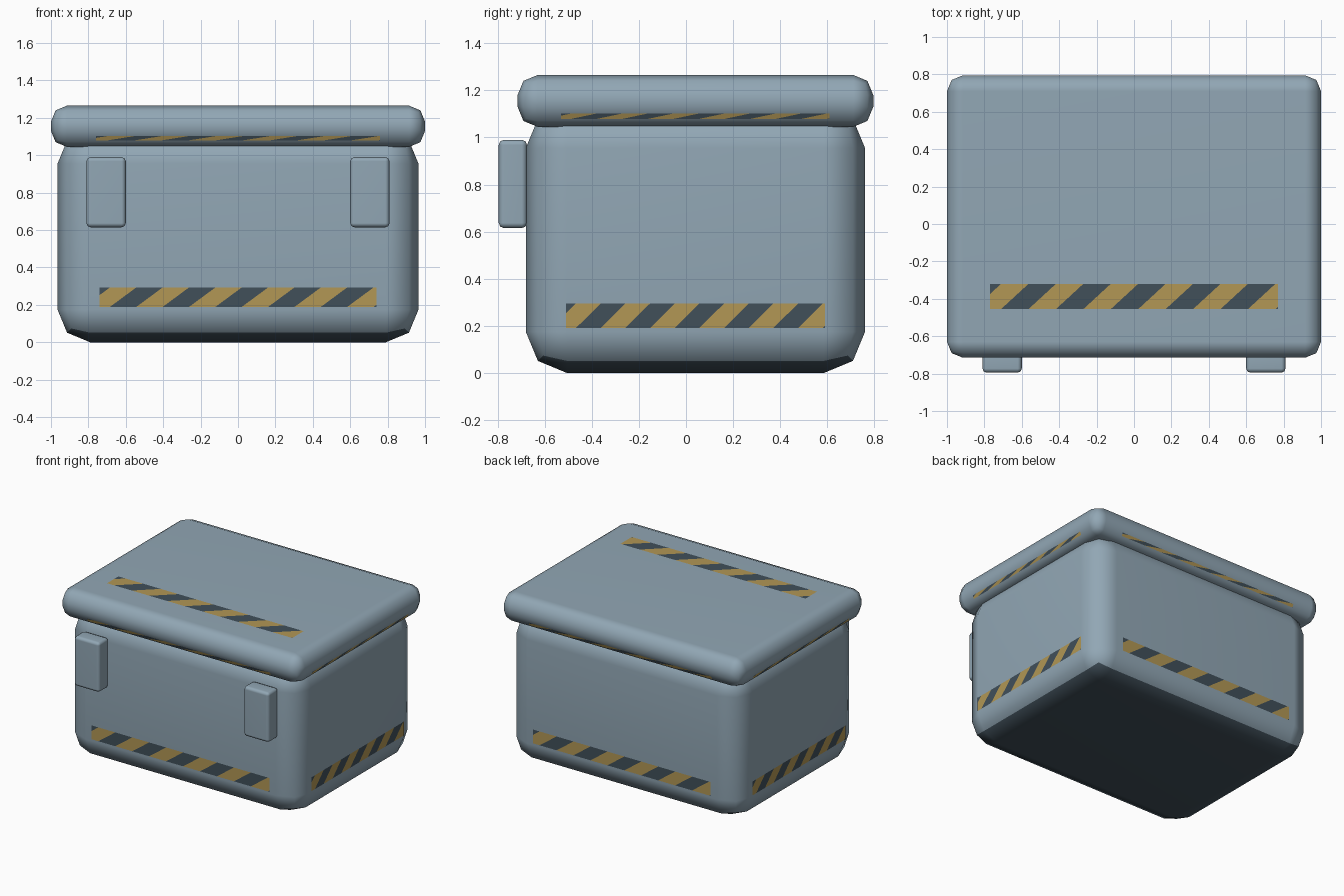
import bpy, bmesh, math
from mathutils import Matrix, Vector

if "Cube" in bpy.data.objects:
    bpy.data.objects.remove(bpy.data.objects["Cube"])


def material(name, rgb):
    m = bpy.data.materials.new(name)
    m.diffuse_color = (*rgb, 1)
    m.use_nodes = True
    m.node_tree.nodes["Principled BSDF"].inputs["Base Color"].default_value = m.diffuse_color
    return m


GREY = material("blue_grey", (0.285, 0.385, 0.46))
DARK = material("dark_slate", (0.052, 0.079, 0.102))
GOLD = material("hazard_gold", (0.445, 0.31, 0.09))


def finish(bm, name, mats):
    mesh = bpy.data.meshes.new(name)
    bm.to_mesh(mesh)
    bm.free()
    for m in mats:
        mesh.materials.append(m)
    ob = bpy.data.objects.new(name, mesh)
    bpy.context.collection.objects.link(ob)
    return ob


def rounded_box(name, lo, hi, bevel, dark_base=False):
    lo, hi = Vector(lo), Vector(hi)
    bm = bmesh.new()
    bmesh.ops.create_cube(bm, size=1, matrix=Matrix.Translation((lo + hi) / 2)
                          @ Matrix.Diagonal((*(hi - lo), 1)))
    bmesh.ops.bevel(bm, geom=bm.edges[:], offset=bevel, segments=2,
                    profile=0.5, affect='EDGES')
    bm.normal_update()
    for f in bm.faces:
        f.smooth = True
        if dark_base and f.normal.z < -0.6:
            f.material_index = 1
    ob = finish(bm, name, [GREY, DARK])
    wn = ob.modifiers.new("flat_sides", 'WEIGHTED_NORMAL')
    wn.keep_sharp = True
    return ob


def hazard_strip(name, centre, u, v, length):
    """Slanted gold and dark bands on a thin plate; v spans the full height."""
    u, v = Vector(u), Vector(v)
    h, period = v.length, length / 5.25
    bm = bmesh.new()
    bm.faces.new([bm.verts.new(p) for p in
                  ((0, 0, 0), (length, 0, 0), (length, h, 0), (0, h, 0))])
    for k in range(-2, 12):
        bmesh.ops.bisect_plane(bm, geom=bm.verts[:] + bm.edges[:] + bm.faces[:],
                               plane_co=(period * (0.2 + 0.5 * k), 0, 0),
                               plane_no=(h, -period * 0.5, 0))
    for f in bm.faces:
        c = f.calc_center_median()
        s = c.x / period - 0.5 * c.y / h - 0.2
        f.material_index = 1 if s % 1 < 0.5 else 0
    vn = v.normalized()
    n = u.cross(vn)
    origin = Vector(centre) - u * length / 2 - v / 2 + n * 0.003
    rot = Matrix((u, vn, n)).transposed().to_4x4()
    bm.transform(Matrix.Translation(origin) @ rot)
    return finish(bm, name, [GOLD, DARK])


# Main box and overhanging lid
CY = 0.04
rounded_box("body", (-0.965, -0.68, 0), (0.965, 0.76, 1.13), 0.175, True)
rounded_box("lid", (-1, -0.715, 1.045), (1, 0.795, 1.265), 0.085)

# Pair of front latches
for side, x in (("left", -0.705), ("right", 0.705)):
    rounded_box(side + "_latch", (x - 0.105, -0.795, 0.615),
                (x + 0.105, -0.675, 0.99), 0.022)

# Hazard strips round the body and under the lid rim
sides = {"front": ((0, -1, 0), False), "right": ((1, 0, 0), True),
         "back": ((0, 1, 0), False), "left": ((-1, 0, 0), True)}
for name, (out, is_end) in sides.items():
    out = Vector(out)
    u = Vector((0, 0, 1)).cross(out)
    mid = Vector((0, CY, 0))
    reach = 0.965 if is_end else 0.72
    hazard_strip(name + "_body_strip", mid + out * reach + Vector((0, 0, 0.242)),
                 u, (0, 0, 0.104), 1.1 if is_end else 1.48)
    reach = 1.0 if is_end else 0.755
    hazard_strip(name + "_lid_strip",
                 mid + out * (reach - 0.016) + Vector((0, 0, 1.0915)),
                 u, out * 0.0095 + Vector((0, 0, 0.023)),
                 1.14 if is_end else 1.52)

# Strip on the lid top
hazard_strip("lid_top_strip", (0, -0.388, 1.265), (1, 0, 0), (0, 0.135, 0), 1.54)
